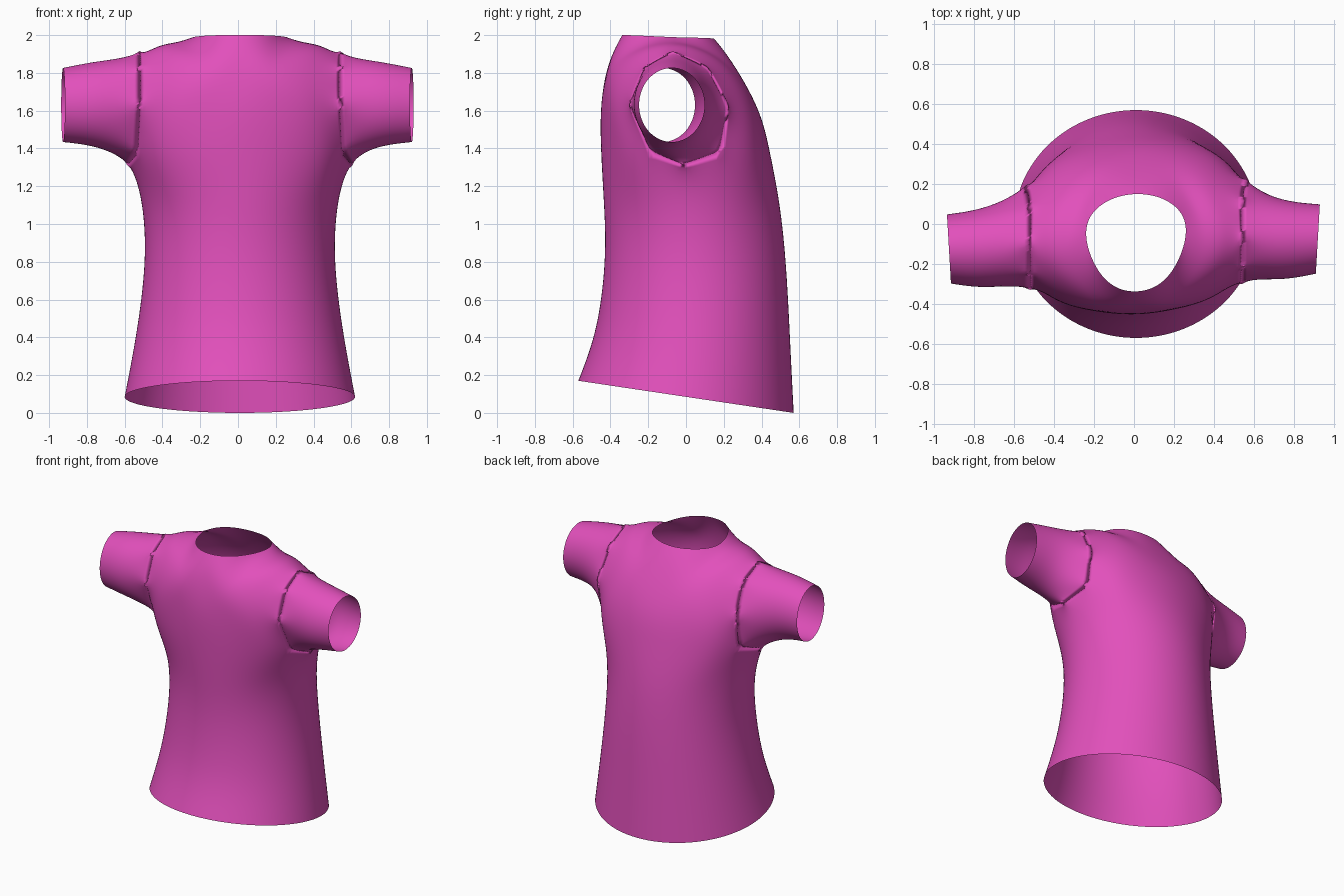
import bpy
from math import sin, cos, pi
from mathutils import Vector

if "Cube" in bpy.data.objects:
    bpy.data.objects.remove(bpy.data.objects["Cube"])

pink = bpy.data.materials.new("pink_cloth")
pink.diffuse_color = (0.76, 0.08, 0.50, 1)
pink.use_nodes = True
pink.node_tree.nodes["Principled BSDF"].inputs["Base Color"].default_value = pink.diffuse_color

P = {}       # points of the right half, by (row, column)
quads = []   # faces of the right half


def strip(a, b):
    for i in range(len(a) - 1):
        quads.append((a[i], a[i + 1], b[i + 1], b[i]))


# Torso rings, half of each from centre front to centre back
# (half width, front y, back y, front z, back z)
torso = [(.61, -.57, .57, .17, 0), (.55, -.475, .552, .46, .36),
         (.505, -.43, .53, .82, .76), (.52, -.435, .495, 1.12, 1.1)]
for r, (w, yf, yb, zf, zb) in enumerate(torso):
    for k in range(9):
        t = (1 - cos(k * pi / 8)) / 2
        P[r, k] = (w * sin(k * pi / 8), yf + (yb - yf) * t, zf + (zb - zf) * t)

# Armpit ring, then chest and back panels up to the shoulders
upper = {
    4: [(0, -.448, 1.38), (.22, -.42, 1.38), (.42, -.335, 1.38), (.545, -.2, 1.38),
        (.595, -.03, 1.31),
        (.55, .17, 1.38), (.42, .325, 1.38), (.22, .415, 1.38), (0, .443, 1.38)],
    5: [(0, -.448, 1.64), (.2, -.428, 1.64), (.37, -.38, 1.64), (.53, -.315, 1.63), None,
        (.55, .21, 1.62), (.39, .295, 1.62), (.21, .355, 1.62), (0, .375, 1.62)],
    6: [(0, -.402, 1.86), (.19, -.37, 1.86), (.36, -.305, 1.85), (.53, -.235, 1.83), None,
        (.53, .1, 1.83), (.36, .165, 1.85), (.2, .215, 1.85), (0, .24, 1.86)]}
for r, pts in upper.items():
    for k, p in enumerate(pts):
        if p:
            P[r, k] = p
for r in range(4):
    strip([(r, k) for k in range(9)], [(r + 1, k) for k in range(9)])
for r in (4, 5):
    for cols in (range(4), range(5, 9)):
        strip([(r, k) for k in cols], [(r + 1, k) for k in cols])

# Shoulder line from sleeve to neck
P["s", 0], P["s", 1], P["s", 2] = (.53, -.085, 1.915), (.43, -.085, 1.94), (.335, -.08, 1.965)
seam = [("s", 0), ("s", 1), ("s", 2)]
strip([(6, 3), (6, 2), (6, 1)][::-1], seam[::-1])
strip(seam[::-1], [(6, 7), (6, 6), (6, 5)])

# Neck opening
for k, p in enumerate([(0, -.337, 2), (.165, -.26, 1.998), (.25, -.04, 1.988),
                       (.165, .105, 1.985), (0, .15, 1.98)]):
    P["n", k] = p
strip([(6, 0), (6, 1), ("s", 2), (6, 7), (6, 8)], [("n", k) for k in range(5)])

# Sleeve rings, starting below and going round by the front
# (x, centre y, centre z, radius y, radius z, slant of the opening)
armhole = [(4, 4), (4, 3), (5, 3), (6, 3), ("s", 0), (6, 5), (5, 5), (4, 5)]
previous = armhole
for r, (x, cy, cz, ry, rz, slant) in enumerate([(.74, -.095, 1.632, .2, .228, 0),
                                                (.923, -.1, 1.63, .173, .196, .01)]):
    ring = []
    for k in range(8):
        a = k * pi / 4
        P["sleeve%d" % r, k] = (x - slant * sin(a), cy - ry * sin(a), cz - rz * cos(a))
        ring.append(("sleeve%d" % r, k))
    strip(previous + previous[:1], ring + ring[:1])
    previous = ring

# Mirror to the left half, sharing the centre points
verts, right, left = [], {}, {}
for key, (x, y, z) in P.items():
    right[key] = left[key] = len(verts)
    verts.append((x, y, z))
    if x > 1e-6:
        left[key] = len(verts)
        verts.append((-x, y, z))
faces = [[right[k] for k in q] for q in quads] + [[left[k] for k in q[::-1]] for q in quads]

# Slight twist and offset of the cloth
goal = [Vector((x + (.01 if abs(x) < .7 else -.003), y + (.027 * x if z > 1.2 else 0), z))
        for x, y, z in verts]

mesh = bpy.data.meshes.new("shirt")
mesh.from_pydata(goal, [], faces)
mesh.materials.append(pink)
shirt = bpy.data.objects.new("shirt", mesh)
bpy.context.collection.objects.link(shirt)
for f in mesh.polygons:
    f.use_smooth = True
sub = shirt.modifiers.new("smooth_cloth", 'SUBSURF')
sub.levels = sub.render_levels = 3

# Pull the cage outward so the smooth surface passes through the planned points
for step in range(8):
    bpy.context.view_layer.update()
    smooth = shirt.evaluated_get(bpy.context.evaluated_depsgraph_get()).data
    now = [smooth.vertices[i].co.copy() for i in range(len(goal))]
    for v, g, n in zip(mesh.vertices, goal, now):
        v.co += (g - n) * .8
    mesh.update()
    mesh.update_tag()
